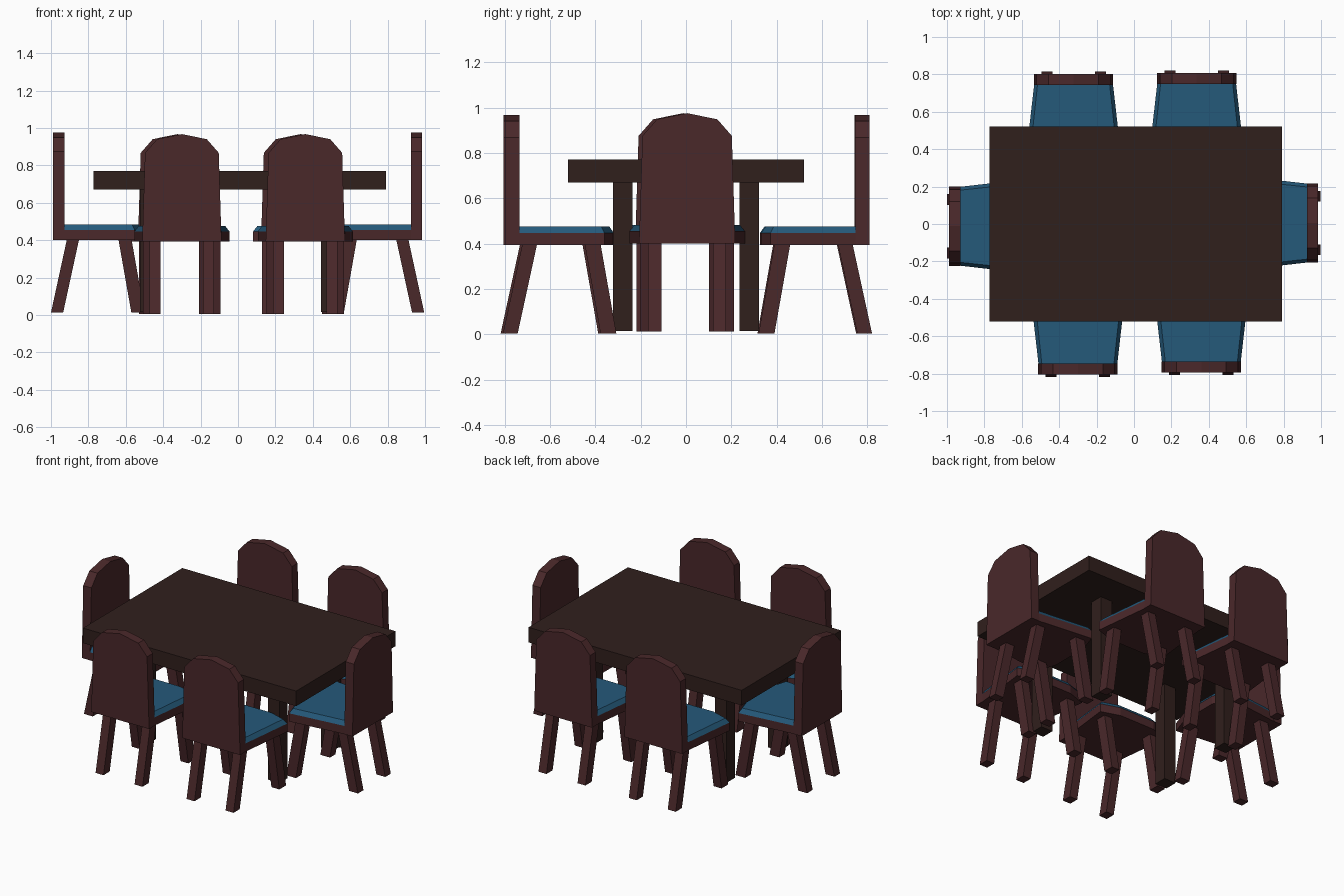
import bpy, bmesh
from math import pi
from mathutils import Matrix, Vector

if "Cube" in bpy.data.objects:
    bpy.data.objects.remove(bpy.data.objects["Cube"])


def material(name, rgb):
    m = bpy.data.materials.new(name)
    m.diffuse_color = (*rgb, 1)
    m.use_nodes = True
    m.node_tree.nodes["Principled BSDF"].inputs["Base Color"].default_value = m.diffuse_color
    return m


TABLE = material("dark_wood", (0.030, 0.014, 0.012))
WOOD = material("red_wood", (0.068, 0.021, 0.023))
FABRIC = material("blue_fabric", (0.018, 0.100, 0.195))


def loft(name, lower, upper, mat, frame=Matrix()):
    """Closed solid between two matching outlines of 3D points."""
    bm = bmesh.new()
    a = [bm.verts.new(frame @ Vector(p)) for p in lower]
    b = [bm.verts.new(frame @ Vector(p)) for p in upper]
    n = len(a)
    bm.faces.new(a[::-1])
    bm.faces.new(b)
    for i in range(n):
        j = (i + 1) % n
        bm.faces.new((a[i], a[j], b[j], b[i]))
    bmesh.ops.recalc_face_normals(bm, faces=bm.faces)
    me = bpy.data.meshes.new(name)
    bm.to_mesh(me)
    bm.free()
    me.materials.append(mat)
    ob = bpy.data.objects.new(name, me)
    bpy.context.collection.objects.link(ob)
    return ob


def rect(x0, x1, y0, y1, z):
    return [(x0, y0, z), (x1, y0, z), (x1, y1, z), (x0, y1, z)]


def mirrored(half):
    """Complete a right-hand half outline with its mirror image."""
    return half + [(-x, y) for x, y in reversed(half) if x != 0]


def flat(outline, z):
    return [(x, y, z) for x, y in outline]


# Table top and four legs
loft("table_top", rect(-0.772, 0.79, -0.52, 0.52, 0.67),
     rect(-0.772, 0.79, -0.52, 0.52, 0.77), TABLE)
for sx in (-1, 1):
    for sy in (-1, 1):
        x, y, h = 0.003 + sx * 0.483, sy * 0.278, 0.043
        r = (x - h, x + h, y - h, y + h)
        loft("table_leg", rect(*r, 0.015), rect(*r, 0.67), TABLE)

# Chair outlines: origin at the floor behind the backrest, +y towards the table
SEAT = mirrored([(0.211, 0.06), (0.254, 0.435), (0.13, 0.477)])
CUSHION_TOP = mirrored([(0.193, 0.06), (0.232, 0.422), (0.122, 0.457)])
BACK = mirrored([(0.212, 0.393), (0.197, 0.867), (0.133, 0.94), (0, 0.967)])


def chair(x, y, angle, z=0.0):
    f = Matrix.Translation((x, y, z)) @ Matrix.Rotation(angle, 4, 'Z')
    # Seat board and bevelled cushion
    loft("chair_seat", flat(SEAT, 0.393), flat(SEAT, 0.447), WOOD, f)
    loft("chair_cushion", flat(SEAT, 0.447), flat(CUSHION_TOP, 0.475), FABRIC, f)
    # Arched backrest
    loft("chair_back", [(px, 0, pz) for px, pz in BACK],
         [(px, 0.06, pz) for px, pz in BACK], WOOD, f)
    # Splayed legs
    for s in (-1, 1):
        for name, cx, bottom, top in (
                ("chair_rear_leg", 0.143, (-0.012, 0.053), (0.074, 0.139)),
                ("chair_front_leg", 0.178, (0.418, 0.488), (0.348, 0.418))):
            x0, x1 = s * cx - 0.029, s * cx + 0.029
            loft(name, rect(x0, x1, *bottom, 0.004),
                 rect(x0, x1, *top, 0.4), WOOD, f)


# Two chairs per long side, one at each end
chair(-0.30, -0.805, 0)
chair(0.36, -0.795, 0)
chair(-0.323, 0.803, pi)
chair(0.335, 0.808, pi)
chair(0.984, 0.005, pi / 2, 0.008)
chair(-0.988, -0.012, -pi / 2, 0.008)
